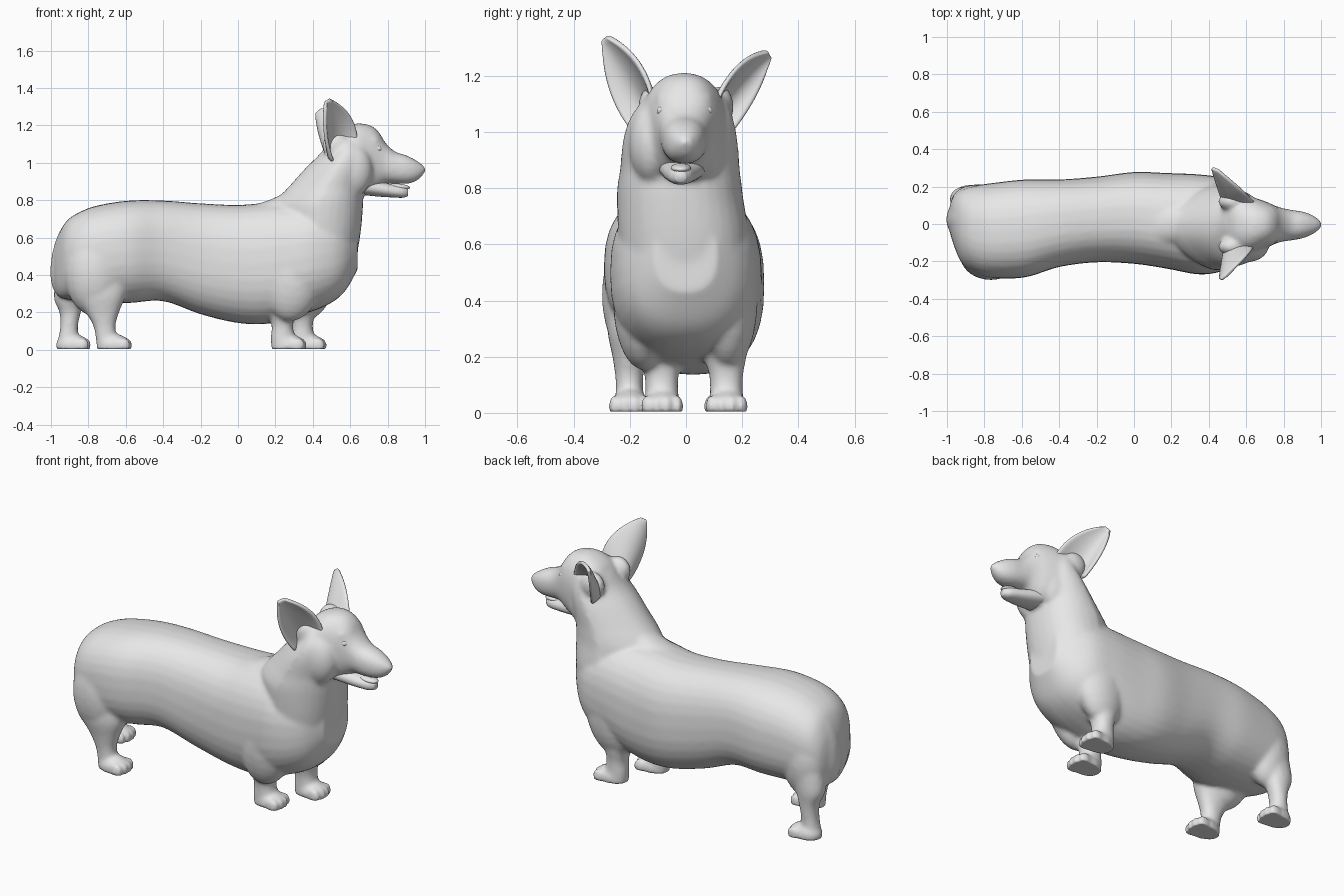
import bpy, bmesh, math
from mathutils import Vector, Matrix

if "Cube" in bpy.data.objects:
    bpy.data.objects.remove(bpy.data.objects["Cube"])

mat = bpy.data.materials.new("pale_grey")
mat.diffuse_color = (0.8, 0.8, 0.8, 1)
mat.use_nodes = True
mat.node_tree.nodes["Principled BSDF"].inputs["Base Color"].default_value = mat.diffuse_color


def finish(name, bm):
    """Turn a bmesh into a smooth-shaded object."""
    bmesh.ops.recalc_face_normals(bm, faces=bm.faces)
    for f in bm.faces:
        f.smooth = True
    me = bpy.data.meshes.new(name)
    bm.to_mesh(me)
    bm.free()
    me.materials.append(mat)
    ob = bpy.data.objects.new(name, me)
    bpy.context.collection.objects.link(ob)
    return ob


def catmull(p, q, r, s, t):
    return [0.5 * (2 * b + (c - a) * t + (2 * a - 5 * b + 4 * c - d) * t * t
                   + (3 * b - a - 3 * c + d) * t ** 3) for a, b, c, d in zip(p, q, r, s)]


def loft(bm, rows, axis, power=2.2, taper=0, sides=32, steps=5):
    """Closed tube; row = position, then (min, max) for the two cross directions.
    Taper narrows the second direction towards the low end of the first."""
    dense = []
    for i in range(len(rows) - 1):
        p, s = rows[max(i - 1, 0)], rows[min(i + 2, len(rows) - 1)]
        dense += [catmull(p, rows[i], rows[i + 1], s, k / steps) for k in range(steps)]
    dense.append(rows[-1])
    rings = []
    for pos, a0, a1, b0, b1 in dense:
        ring = []
        for k in range(sides):
            w = 2 * math.pi * k / sides
            c, s = math.cos(w), math.sin(w)
            narrow = 1 - taper * max(0, -c)
            a = (a0 + a1) / 2 + (a1 - a0) / 2 * math.copysign(abs(c) ** (2 / power), c)
            b = (b0 + b1) / 2 + narrow * (b1 - b0) / 2 * math.copysign(abs(s) ** (2 / power), s)
            ring.append(bm.verts.new((pos, a, b) if axis == 'x' else (a, b, pos)))
        rings.append(ring)
    for r, q in zip(rings, rings[1:]):
        for k in range(sides):
            n = (k + 1) % sides
            bm.faces.new((r[k], r[n], q[n], q[k]))
    bm.faces.new(rings[0][::-1])
    bm.faces.new(rings[-1])


def ball(bm, loc, rad, tilt=0):
    """Ellipsoid, tilted about the y axis."""
    m = Matrix.Translation(loc) @ Matrix.Rotation(tilt, 4, 'Y') @ Matrix.Diagonal((*rad, 1))
    bmesh.ops.create_uvsphere(bm, u_segments=24, v_segments=14, radius=1, matrix=m)


def fuse(ob, iterations):
    """Merge overlapping volumes into one softened skin with flat soles."""
    bpy.context.view_layer.objects.active = ob
    ob.select_set(True)
    remesh = ob.modifiers.new("fuse", 'REMESH')
    remesh.mode, remesh.voxel_size = 'VOXEL', .011
    soft = ob.modifiers.new("soften", 'SMOOTH')
    soft.factor, soft.iterations = .5, iterations
    for name in ("fuse", "soften"):
        bpy.ops.object.modifier_apply(modifier=name)
    for v in ob.data.vertices:
        v.co.z = max(v.co.z, .005)
    for p in ob.data.polygons:
        p.use_smooth = True
    ob.select_set(False)


# ---- body, neck, head and legs, fused into one skin ----
bm = bmesh.new()
# long torso: x, y range, z range
loft(bm, [(-.985, -.04, .1, .36, .52), (-.965, -.11, .15, .29, .6),
          (-.92, -.21, .185, .27, .685), (-.85, -.265, .205, .26, .735),
          (-.75, -.29, .22, .25, .772), (-.58, -.285, .238, .25, .798),
          (-.4, -.23, .238, .26, .798), (-.2, -.205, .253, .19, .783),
          (0, -.213, .278, .143, .775), (.17, -.238, .273, .14, .788),
          (.35, -.27, .265, .19, .8), (.48, -.25, .245, .24, .78),
          (.57, -.2, .19, .31, .74), (.64, -.11, .11, .43, .69)], 'x', 2.45)
# chest and neck, narrower at the nape: z, x range, y range
loft(bm, [(.24, .3, .47, -.12, .12), (.32, .25, .56, -.17, .16),
          (.47, .22, .625, -.22, .21), (.62, .2, .655, -.24, .225),
          (.76, .19, .668, -.247, .205), (.82, .225, .67, -.243, .198),
          (.87, .27, .672, -.235, .192), (.97, .36, .69, -.225, .184),
          (1.05, .44, .69, -.2, .168), (1.12, .49, .66, -.15, .145)], 'z', 2.3, .4)
# sloping withers between back and neck
loft(bm, [(.02, -.1, .11, .64, .765), (.12, -.12, .12, .6, .785),
          (.21, -.12, .11, .6, .82), (.28, -.12, .1, .6, .865),
          (.35, -.11, .09, .6, .935)], 'x')
# skull and muzzle
loft(bm, [(.47, -.1, .1, .95, 1.08), (.53, -.15, .145, .88, 1.165),
          (.62, -.16, .145, .83, 1.208), (.7, -.13, .122, .83, 1.203),
          (.75, -.108, .1, .86, 1.168), (.79, -.095, .086, .888, 1.105),
          (.84, -.088, .076, .888, 1.06), (.9, -.077, .067, .887, 1.04),
          (.95, -.058, .05, .9, 1.015), (.988, -.032, .026, .93, .988)], 'x', 2.3)
# ear roots, brows, cheeks
for s in (-1, 1):
    ball(bm, (.525, s * .12, 1.09), (.075, .05, .075))
    ball(bm, (.715, s * .065 - .005, 1.115), (.045, .038, .03))
    ball(bm, (.6, s * .09 - .03, .96), (.12, .085, .15))
# shoulders and thighs
ball(bm, (.3, -.15, .4), (.16, .11, .25), .15)
ball(bm, (.37, .15, .4), (.16, .105, .25), .15)
ball(bm, (-.765, -.17, .42), (.165, .13, .24))
ball(bm, (-.85, .11, .42), (.13, .1, .2))
# front legs, then hind legs: z, x range, y range
for dx, y in ((0, -.085), (.105, .145)):
    loft(bm, [(-.01, .18 + dx, .3 + dx, y - .06, y + .058),
              (.06, .175 + dx, .305 + dx, y - .06, y + .058),
              (.13, .18 + dx, .295 + dx, y - .062, y + .058),
              (.22, .165 + dx, .315 + dx, y - .085, y + .073),
              (.36, .17 + dx, .38 + dx, y - .1, y + .08)], 'z')
loft(bm, [(-.01, -.755, -.65, -.25, -.15), (.06, -.76, -.65, -.25, -.152),
          (.13, -.775, -.655, -.252, -.152), (.2, -.815, -.635, -.262, -.138),
          (.3, -.88, -.6, -.28, -.1), (.42, -.9, -.6, -.27, -.08)], 'z')
loft(bm, [(-.01, -.965, -.86, .09, .19), (.06, -.96, -.855, .088, .187),
          (.13, -.95, -.855, .088, .187), (.2, -.955, -.84, .083, .192),
          (.28, -.985, -.815, .06, .2), (.4, -.97, -.76, .05, .2)], 'z')
# paws with four toes each
for x, y in ((.268, -.085), (.375, .145), (-.665, -.2), (-.885, .14)):
    ball(bm, (x, y, .025), (.09, .07, .06))
    for k in (-1.5, -.5, .5, 1.5):
        ball(bm, (x + .07 - .012 * abs(k), y + k * .037, .024), (.038, .02, .042))
# docked tail against the rump, and nose
ball(bm, (-.925, .025, .49), (.072, .1, .2), .17)
ball(bm, (.969, -.004, .965), (.036, .034, .028), .2)
skin = finish("body", bm)
fuse(skin, 11)

# ---- lower jaw and tongue ----
bm = bmesh.new()
loft(bm, [(.65, -.1, .08, .83, .92), (.74, -.088, .06, .82, .905),
          (.82, -.075, .04, .815, .885), (.88, -.06, .022, .813, .875),
          (.91, -.038, 0, .822, .863)], 'x')
finish("lower_jaw", bm)
bm = bmesh.new()
ball(bm, (.86, -.018, .872), (.06, .036, .016), .1)
finish("tongue", bm)

# ---- eyes ----
for name, y in (("right_eye", -.086), ("left_eye", .077)):
    bm = bmesh.new()
    ball(bm, (.748, y, 1.075), (.021, .018, .018))
    finish(name, bm)


# ---- cupped ears ----
def through(p, q, r, t):
    """Quadratic through three points at t = 0, 0.5, 1."""
    return (Vector(p) * (2 * t - 1) * (t - 1) + Vector(q) * 4 * t * (1 - t)
            + Vector(r) * t * (2 * t - 1))


def ear(name, outer, inner, side):
    """Leaf between two edge curves, hollowed towards the back of the head."""
    bm = bmesh.new()
    n, m = 14, 12
    back = Vector((-.8, -side * .6, -.1))
    grid = []
    for i in range(n + 1):
        t = -.1 + 1.1 * i / n
        a, b = through(*outer, t), through(*inner, t)
        row = []
        for j in range(m + 1):
            u = j / m
            cup = .085 * (1 - (2 * u - 1) ** 2) * (1 - max(t, 0)) ** .9
            row.append(bm.verts.new(a.lerp(b, u) + back * cup))
        grid.append(row)
    for r, q in zip(grid, grid[1:]):
        for j in range(m):
            bm.faces.new((r[j], r[j + 1], q[j + 1], q[j]))
    ob = finish(name, bm)
    thick = ob.modifiers.new("thickness", 'SOLIDIFY')
    thick.thickness, thick.offset = .02, 0
    sub = ob.modifiers.new("round_edges", 'SUBSURF')
    sub.levels = sub.render_levels = 1


ear("right_ear", ((.5, -.215, 1.03), (.467, -.28, 1.17), (.468, -.298, 1.33)),
    ((.64, -.125, 1.13), (.597, -.178, 1.258), (.49, -.282, 1.342)), -1)
ear("left_ear", ((.485, .19, 1.03), (.44, .262, 1.15), (.42, .302, 1.268)),
    ((.645, .12, 1.13), (.565, .195, 1.242), (.445, .292, 1.288)), 1)
